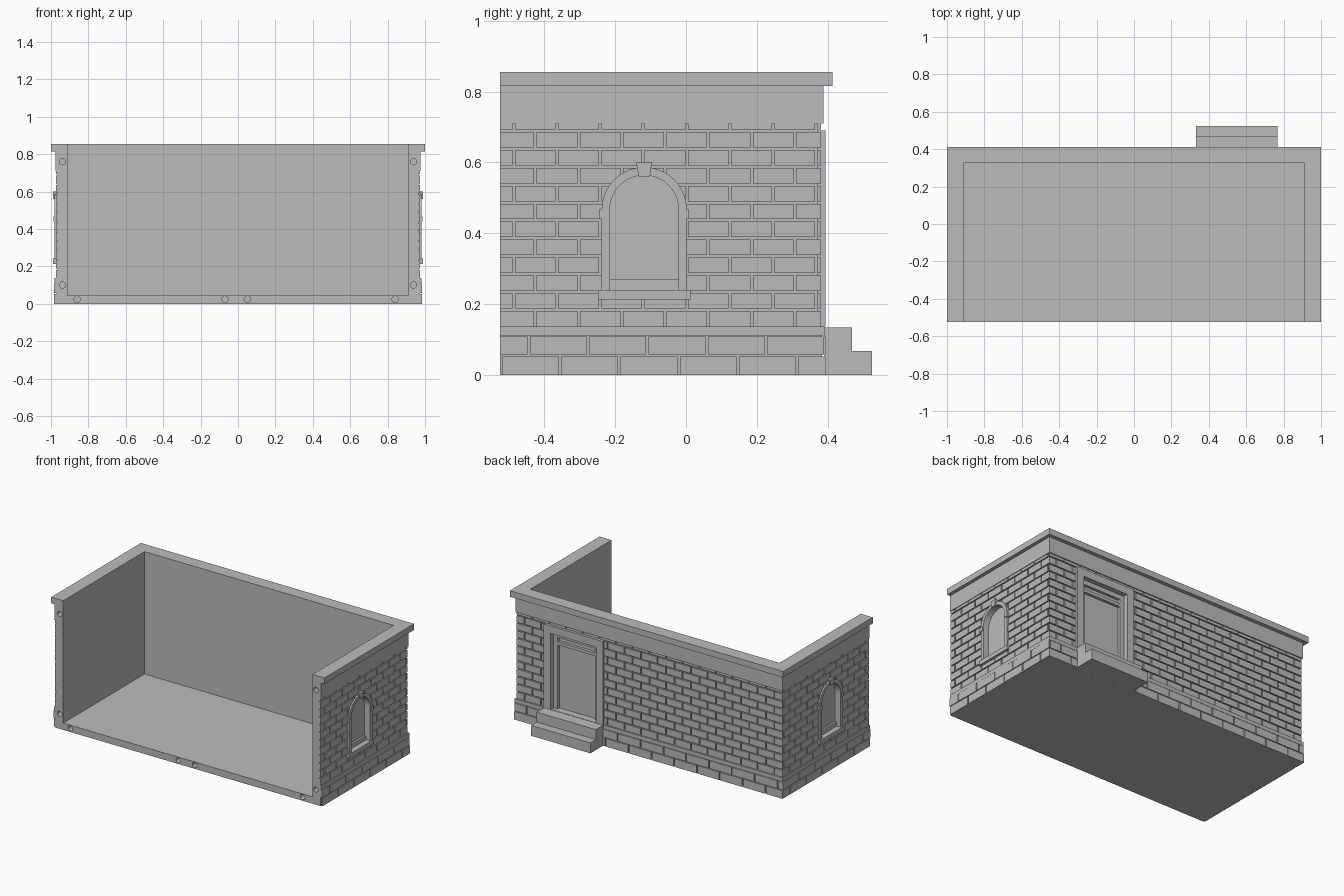
import bpy, bmesh, math
from mathutils import Vector

if "Cube" in bpy.data.objects:
    bpy.data.objects.remove(bpy.data.objects["Cube"], do_unlink=True)

stone = bpy.data.materials.new("stone_grey")
stone.use_nodes = True
GREY = (0.5, 0.5, 0.5, 1)
stone.diffuse_color = GREY
stone.node_tree.nodes["Principled BSDF"].inputs["Base Color"].default_value = GREY

FRONT = -0.525            # open front plane
IN_X, IN_Y = 0.912, 0.325  # room interior
CORE_X, CORE_Y = 0.964, 0.372  # mortar plane
BRICK_X, BRICK_Y = 0.973, 0.381
FLOOR = 0.045
WIN_Y = -0.118


def add_prism(bm, pts, axis, a, b):
    """Extrude a 2D outline along an axis from a to b."""
    def place(p, d):
        v = list(p)
        v.insert(axis, d)
        return Vector(v)
    low = [bm.verts.new(place(p, a)) for p in pts]
    high = [bm.verts.new(place(p, b)) for p in pts]
    bm.faces.new(low)
    bm.faces.new(high)
    for i in range(len(pts)):
        j = (i + 1) % len(pts)
        bm.faces.new((low[i], low[j], high[j], high[i]))


def add_box(bm, x, y, z):
    add_prism(bm, [(x[0], y[0]), (x[1], y[0]), (x[1], y[1]), (x[0], y[1])], 2, *z)


def finish(name, bm):
    bmesh.ops.recalc_face_normals(bm, faces=bm.faces)
    me = bpy.data.meshes.new(name)
    bm.to_mesh(me)
    bm.free()
    me.materials.append(stone)
    ob = bpy.data.objects.new(name, me)
    bpy.context.collection.objects.link(ob)
    return ob


def boxes(name, items):
    bm = bmesh.new()
    for it in items:
        add_box(bm, *it)
    return finish(name, bm)


def prism(name, pts, axis, a, b):
    bm = bmesh.new()
    add_prism(bm, pts, axis, a, b)
    return finish(name, bm)


def u_ring(name, ox, oy, ix, iy, z0, z1):
    """Course running round three sides, open at the front."""
    pts = [(-ox, FRONT), (-ix, FRONT), (-ix, iy), (ix, iy),
           (ix, FRONT), (ox, FRONT), (ox, oy), (-ox, oy)]
    return prism(name, pts, 2, z0, z1)


def cut(ob, cutters):
    for c in cutters:
        c.hide_render = True
        m = ob.modifiers.new("cut", 'BOOLEAN')
        m.operation, m.solver, m.object = 'DIFFERENCE', 'EXACT', c
    dg = bpy.context.evaluated_depsgraph_get()
    me = bpy.data.meshes.new_from_object(ob.evaluated_get(dg))
    ob.modifiers.clear()
    ob.data = me


def spans(lo, hi, joint, pitch, gap):
    """Brick extents along a wall, clipped to its ends."""
    start = joint - math.ceil((joint - lo) / pitch) * pitch
    while start < hi:
        a, b = max(lo, start + gap / 2), min(hi, start + pitch - gap / 2)
        if b - a > 0.004:
            yield a, b
        start += pitch


def arch(half, z0, spring=0.467, n=20):
    pts = [(WIN_Y + half, z0)]
    pts += [(WIN_Y + half * math.cos(math.pi * i / n),
             spring + half * math.sin(math.pi * i / n)) for i in range(n + 1)]
    return pts + [(WIN_Y - half, z0)]


def side(s, a, b):
    return tuple(sorted((s * a, s * b)))


# Shell, floor and mouldings
shell = u_ring("wall_core", CORE_X, CORE_Y, IN_X, IN_Y, 0, 0.815)
floor = boxes("floor", [((-IN_X, IN_X), (FRONT, IN_Y), (0, FLOOR))])
u_ring("cornice", 1.0, 0.413, IN_X, IN_Y, 0.815, 0.855)
u_ring("frieze_band", 0.977, 0.388, CORE_X, CORE_Y, 0.71, 0.815)
u_ring("plinth_backing", 0.973, 0.384, CORE_X, CORE_Y, 0, 0.113)
u_ring("plinth_cap", 0.98, 0.391, CORE_X, CORE_Y, 0.112, 0.137)

# Wall bricks in running bond
side_bricks, back_bricks = [], []
PITCH, ROW, GAP = 0.122, 0.0505, 0.007
for r in range(12):
    z = (0.137 + r * ROW, min(0.71, 0.137 + (r + 1) * ROW - GAP))
    joint = -0.425 - (r % 2) * PITCH / 2
    for y in spans(FRONT, BRICK_Y, joint, PITCH, GAP):
        for s in (1, -1):
            side_bricks.append((side(s, CORE_X, BRICK_X), y, z))
    for x in spans(-CORE_X, CORE_X, joint, PITCH, GAP):
        back_bricks.append((x, (CORE_Y, BRICK_Y), z))
side_wall = boxes("side_bricks", side_bricks)
back_wall = boxes("back_bricks", back_bricks)

# Large plinth blocks
blocks = []
for z, joint in (((0, 0.053), -0.355), ((0.058, 0.109), -0.443)):
    for y in spans(FRONT, 0.393, joint, 0.167, 0.007):
        for s in (1, -1):
            blocks.append((side(s, 0.973, 0.983), y, z))
    for x in spans(-0.973, 0.973, joint, 0.167, 0.007):
        blocks.append((x, (0.384, 0.393), z))
boxes("plinth_blocks", blocks)

# Arched windows on both side walls
window_cutters = []
for s, label in ((1, "left"), (-1, "right")):
    inner, outer = arch(0.097, 0.241), arch(0.12, 0.241)
    window_cutters.append(prism("window_cutter", inner, 0, *side(s, 0.94, 1.05)))
    prism(label + "_window_surround", outer + inner[::-1], 0, *side(s, 0.962, 0.982))
    trim = [(side(s, CORE_X, 0.989), (WIN_Y - 0.13, WIN_Y + 0.13), (0.213, 0.241)),
            (side(s, 0.938, 0.953), (WIN_Y - 0.097, WIN_Y + 0.097), (0.241, 0.27))]
    for t in (1, -1):
        y = sorted((WIN_Y + t * 0.1, WIN_Y + t * 0.127))
        trim.append((side(s, CORE_X, 0.986), y, (0.44, 0.467)))
    boxes(label + "_window_sill_and_imposts", trim)
    key = [(WIN_Y - 0.016, 0.56), (WIN_Y + 0.016, 0.56),
           (WIN_Y + 0.022, 0.6), (WIN_Y - 0.022, 0.6)]
    prism(label + "_window_keystone", key, 0, *side(s, CORE_X, 0.988))

# Back door: opening, surround and recessed leaf
DX0, DX1, DZ = 0.332, 0.766, 0.69
JAMB, INNER = 0.05, 0.03
ox0, ox1, oz = DX0 + JAMB, DX1 - JAMB, DZ - JAMB
door_cutter = boxes("door_cutter", [((ox0, ox1), (0.343, 0.45), (0.137, oz))])
boxes("door_surround", [((DX0, ox0), (CORE_Y, 0.394), (0.137, DZ)),
                        ((ox1, DX1), (CORE_Y, 0.394), (0.137, DZ)),
                        ((ox0, ox1), (CORE_Y, 0.394), (oz, DZ))])
boxes("door_inner_frame", [((ox0, ox0 + INNER), (0.342, 0.362), (0.137, oz)),
                           ((ox1 - INNER, ox1), (0.342, 0.362), (0.137, oz)),
                           ((ox0 + INNER, ox1 - INNER), (0.342, 0.362), (oz - INNER, oz)),
                           ((ox0 + INNER, ox1 - INNER), (0.342, 0.362), (0.56, 0.58))])

# Entrance steps
steps = [(0.39, 0), (0.525, 0), (0.525, 0.069), (0.468, 0.069), (0.468, 0.135), (0.39, 0.135)]
prism("entrance_steps", steps, 0, DX0, DX1)

# Round peg holes along the open front edge
bm = bmesh.new()
spots = [(s * 0.938, z) for s in (1, -1) for z in (0.1, 0.76)]
spots += [(x, 0.024) for x in (-0.86, -0.07, 0.05, 0.84)]
for cx, cz in spots:
    ring = [(cx + 0.017 * math.cos(math.tau * i / 24),
             cz + 0.017 * math.sin(math.tau * i / 24)) for i in range(24)]
    add_prism(bm, ring, 1, FRONT - 0.02, FRONT + 0.04)
peg_cutter = finish("peg_hole_cutter", bm)

cut(shell, window_cutters + [door_cutter, peg_cutter])
cut(floor, [peg_cutter])
cut(side_wall, window_cutters)
cut(back_wall, [door_cutter])
for c in window_cutters + [door_cutter, peg_cutter]:
    bpy.data.objects.remove(c, do_unlink=True)
